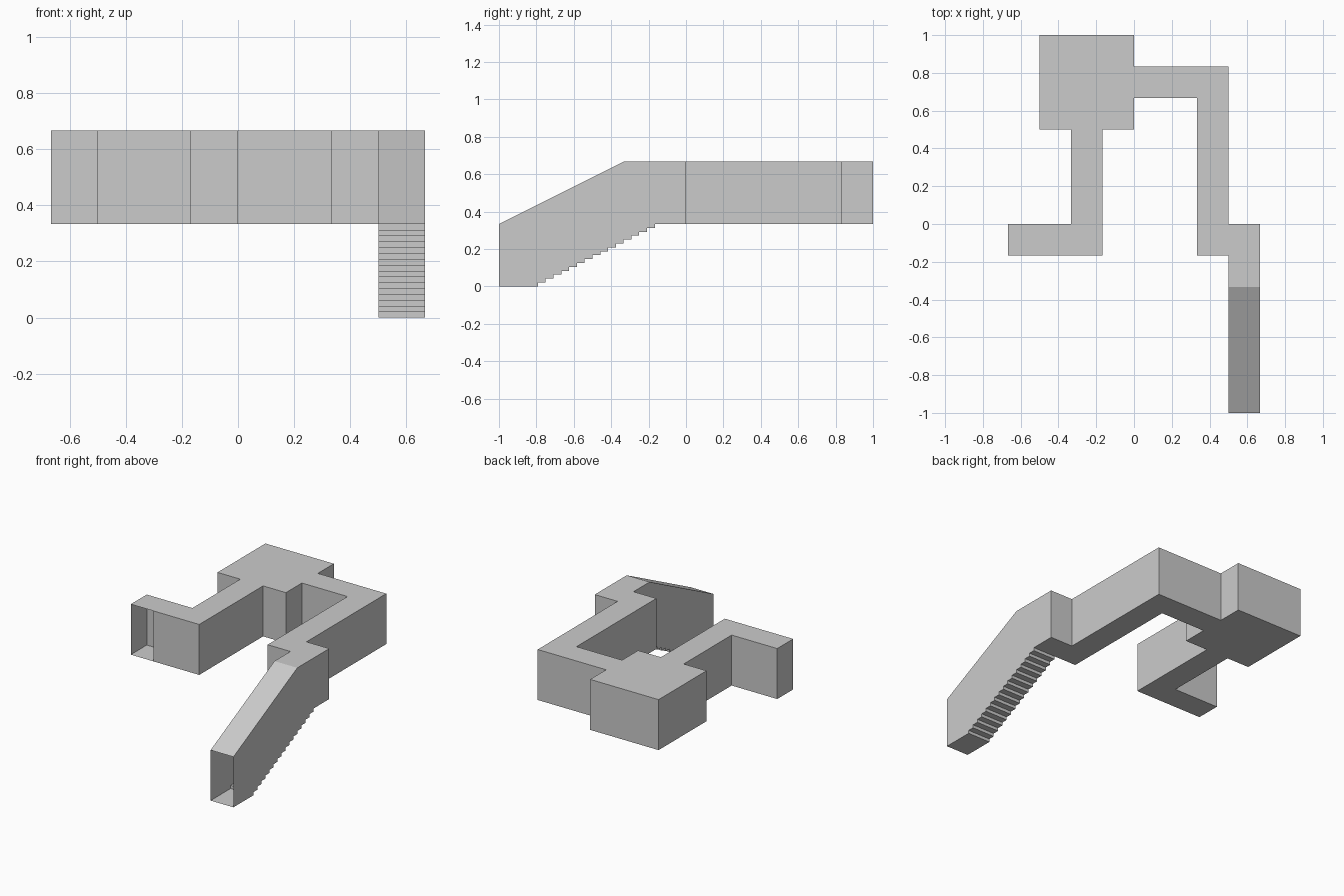
import bpy, bmesh

if "Cube" in bpy.data.objects:
    bpy.data.objects.remove(bpy.data.objects["Cube"])

U = 1 / 6  # grid unit of the layout


def sweep(name, low, high, open_edges, cap_low=None, cap_high=None):
    """Thin shell: joins two matching outlines with walls and two caps, leaving doorways open."""
    bm = bmesh.new()
    cache = {}

    def vert(p):
        if p not in cache:
            cache[p] = bm.verts.new([c * U for c in p])
        return cache[p]

    n = len(low)
    for i in range(n):
        if i not in open_edges:
            j = (i + 1) % n
            bm.faces.new([vert(p) for p in (low[i], low[j], high[j], high[i])])
    bm.faces.new([vert(p) for p in reversed(cap_low or low)])
    bm.faces.new([vert(p) for p in (cap_high or high)])
    bm.normal_update()
    mesh = bpy.data.meshes.new(name)
    bm.to_mesh(mesh)
    bm.free()
    obj = bpy.data.objects.new(name, mesh)
    bpy.context.collection.objects.link(obj)
    return obj


# Room with its level corridors: plan outline, open at the left doorway and the stair doorway
plan = [(-4, -1), (-3, -1), (-1, -1), (-1, 3), (0, 3), (0, 4), (2, 4), (2, -1),
        (3, -1), (3, 0), (3, 5), (0, 5), (0, 6), (-3, 6), (-3, 3), (-2, 3),
        (-2, 0), (-4, 0)]
sweep("room_and_corridors", [(x, y, 2) for x, y in plan],
      [(x, y, 4) for x, y in plan], {0, 8})

# Stair passage: side profile with 16 steps and a sloping ceiling, open at the front
steps = [(-6.0, 0.0)]
for i in range(16):
    y = -4.75 + 0.25 * i
    steps += [(y, 0.125 * i), (y, 0.125 * (i + 1))]
profile = steps + [(0, 2), (0, 4), (-2, 4), (-6, 2)]
inner_wall = steps + [(-1, 4), (-2, 4), (-6, 2)]  # stops short at the side doorway
sweep("stair_passage", [(3, y, z) for y, z in profile],
      [(4, y, z) for y, z in profile], {len(profile) - 1},
      cap_low=[(3, y, z) for y, z in inner_wall])
